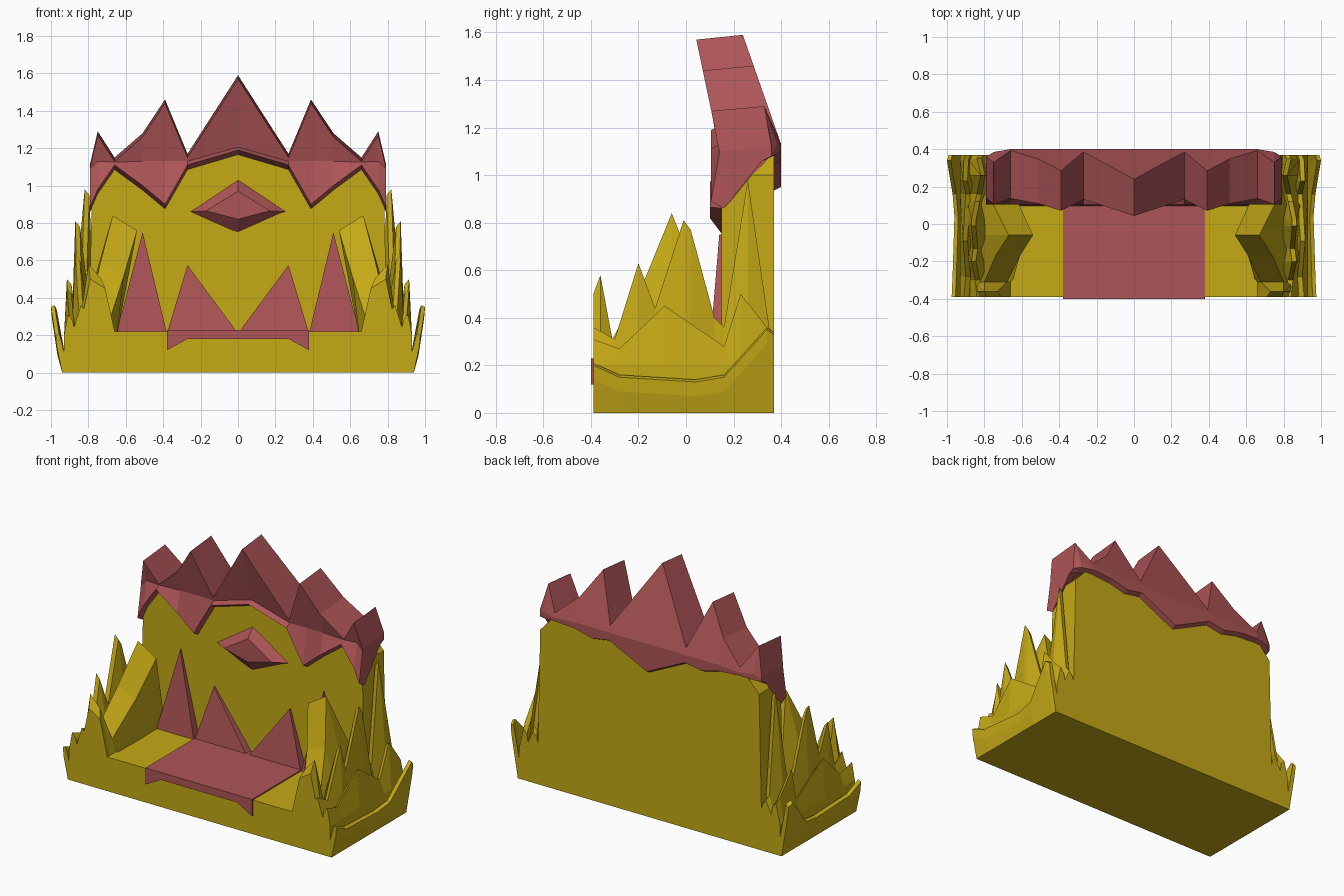
import bpy, bmesh

def material(name, rgb):
    m = bpy.data.materials.new(name)
    m.diffuse_color = (*rgb, 1)
    return m

GOLD = material("gold", (0.56, 0.40, 0.008))
RED = material("red", (0.42, 0.09, 0.095))

def loft(name, sections, mat, mirror=False):
    """Skin equal-length closed sections and cap both ends."""
    bm = bmesh.new()
    rings = [[bm.verts.new(p) for p in s] for s in sections]
    n = len(rings[0])
    for a, b in zip(rings, rings[1:]):
        for i in range(n):
            bm.faces.new((a[i], a[(i + 1) % n], b[(i + 1) % n], b[i]))
    bm.faces.new(rings[0])
    bm.faces.new(rings[-1][::-1])
    bmesh.ops.recalc_face_normals(bm, faces=bm.faces)
    me = bpy.data.meshes.new(name)
    bm.to_mesh(me)
    bm.free()
    ob = bpy.data.objects.new(name, me)
    bpy.context.collection.objects.link(ob)
    me.materials.append(mat)
    if mirror:
        mod = ob.modifiers.new("Mirror", 'MIRROR')
        mod.use_mirror_merge = False
    return ob

def panel(name, outline, y0, y1, mat, mirror=False):
    """Extrude an x,z outline along y."""
    return loft(name, [[(x, y, z) for x, z in outline] for y in (y0, y1)], mat, mirror)

def both(half):
    """Complete a right-hand outline with its reflection."""
    return half + [(-x, z) for x, z in reversed(half) if x != 0]

# Base and tall backrest
panel("base", both([(0.94, 0), (0.92, 0.20), (0.65, 0.22)]), -0.39, 0.37, GOLD)
loft("backrest", [[(x, y, z) for x, z in both([(0.80, 0.1), (0.78, 1.0), (0.68, 1.11),
     (0.27, 1.12), (0, 1.2)])] for y in (0.15, 0.37)], GOLD)

# Jagged crown: x, front lower edge, peak, back lower edge, back depth
half = [(0, 1.16, 1.59, 0.95, 0.40), (0.27, 1.08, 1.17, 1.08, 0.40),
        (0.39, 0.87, 1.46, 1.06, 0.40), (0.51, 0.97, 1.28, 1.09, 0.40),
        (0.66, 1.08, 1.15, 1.10, 0.40), (0.75, 0.95, 1.29, 1.09, 0.385),
        (0.79, 0.86, 1.12, 1.08, 0.36)]
crown = []
for x, zf, zt, zb, yb in [(-r[0], *r[1:]) for r in reversed(half[1:])] + half:
    lean = max(0, zt - 1.13)
    mid = min(1.13, zt - 0.03)
    crown.append([(x, 0.16, zf), (x, 0.105, zf + 0.03), (x, 0.14, max(mid, zf + 0.045)),
                  (x, 0.14 - lean * 0.21, zt - 0.02), (x, yb - lean * 0.35, zt),
                  (x, yb, mid), (x, yb, zb), (x, yb - 0.04, zb - 0.02)])
loft("crown", crown, RED)

# Diamond on the backrest
loft("diamond", [[(0, 0.16, 1.04), (0.27, 0.16, 0.86), (0, 0.16, 0.74), (-0.27, 0.16, 0.86)],
                 [(0, 0.10, 0.97), (0.17, 0.10, 0.865), (0, 0.10, 0.82), (-0.17, 0.10, 0.865)]], RED)

# Seat cloth with front flap and pointed back panels
panel("seat_cloth", both([(0.38, 0.20), (0.38, 0.228)]), -0.40, 0.14, RED)
panel("cloth_flap", both([(0.38, 0.225), (0.38, 0.12), (0.27, 0.18)]), -0.40, -0.38, RED)

def flame(name, foot0, tip, foot1):
    pts = [(foot0, 0.095, 0.21), (tip[0], 0.14, tip[1]), (foot1, 0.095, 0.21)]
    loft(name, [pts, [(x, 0.17, z) for x, y, z in pts]], RED, True)

flame("back_cloth_inner", 0.0, (0.27, 0.575), 0.38)
flame("back_cloth_outer", 0.38, (0.51, 0.75), 0.65)

# Inward leaning arms: y, inner x, outer x, inner height, outer height
arm = [(-0.39, 0.71, 0.79, 0.45, 0.50), (-0.36, 0.73, 0.80, 0.50, 0.58),
       (-0.31, 0.68, 0.80, 0.30, 0.31), (-0.17, 0.61, 0.74, 0.52, 0.57),
       (-0.06, 0.54, 0.67, 0.76, 0.84), (0.16, 0.64, 0.78, 0.27, 0.29)]
loft("arm", [[(0.65, y, 0.18), (xi, y, zi), (xo, y, zo), (0.86, y, 0.18)]
             for y, xi, xo, zi, zo in arm], GOLD, True)

# Layered spikes on the outer sides: y, tip x, tip height
def side_layer(name, rows, inner, outer, foot):
    loft(name, [[(inner, y, foot), (x - 0.025, y, z - 0.03), (x, y, z),
                 (max(x, outer), y, max(foot + 0.02, min(z - 0.06, 0.2))), (outer, y, foot)]
                for y, x, z in rows], GOLD, True)

side_layer("tall_side_spikes", [(-0.39, 0.84, 0.36), (-0.30, 0.85, 0.31), (-0.20, 0.87, 0.63),
           (-0.13, 0.86, 0.44), (-0.01, 0.87, 0.81), (0.02, 0.87, 0.77), (0.12, 0.85, 0.40),
           (0.16, 0.84, 0.36), (0.26, 0.82, 0.98), (0.35, 0.84, 0.36), (0.37, 0.83, 0.33)],
           0.76, 0.89, 0.1)
side_layer("middle_side_spikes", [(-0.39, 0.91, 0.31), (-0.28, 0.90, 0.27), (-0.09, 0.915, 0.45),
           (0.16, 0.90, 0.28), (0.23, 0.915, 0.50), (0.34, 0.91, 0.36), (0.37, 0.90, 0.33)],
           0.84, 0.93, 0.08)
rim = [(-0.39, 0.975, 0.21), (-0.28, 0.97, 0.16), (0.04, 0.96, 0.14),
       (0.16, 0.97, 0.16), (0.34, 1.0, 0.36), (0.37, 0.99, 0.34)]
loft("outer_side_rim", [[(0.88, y, 0), (0.92, y, 0.07), (x - 0.02, y, z), (x, y, z - 0.01),
      (x - 0.005, y, z - 0.07), (0.94, y, 0)] for y, x, z in rim], GOLD, True)
